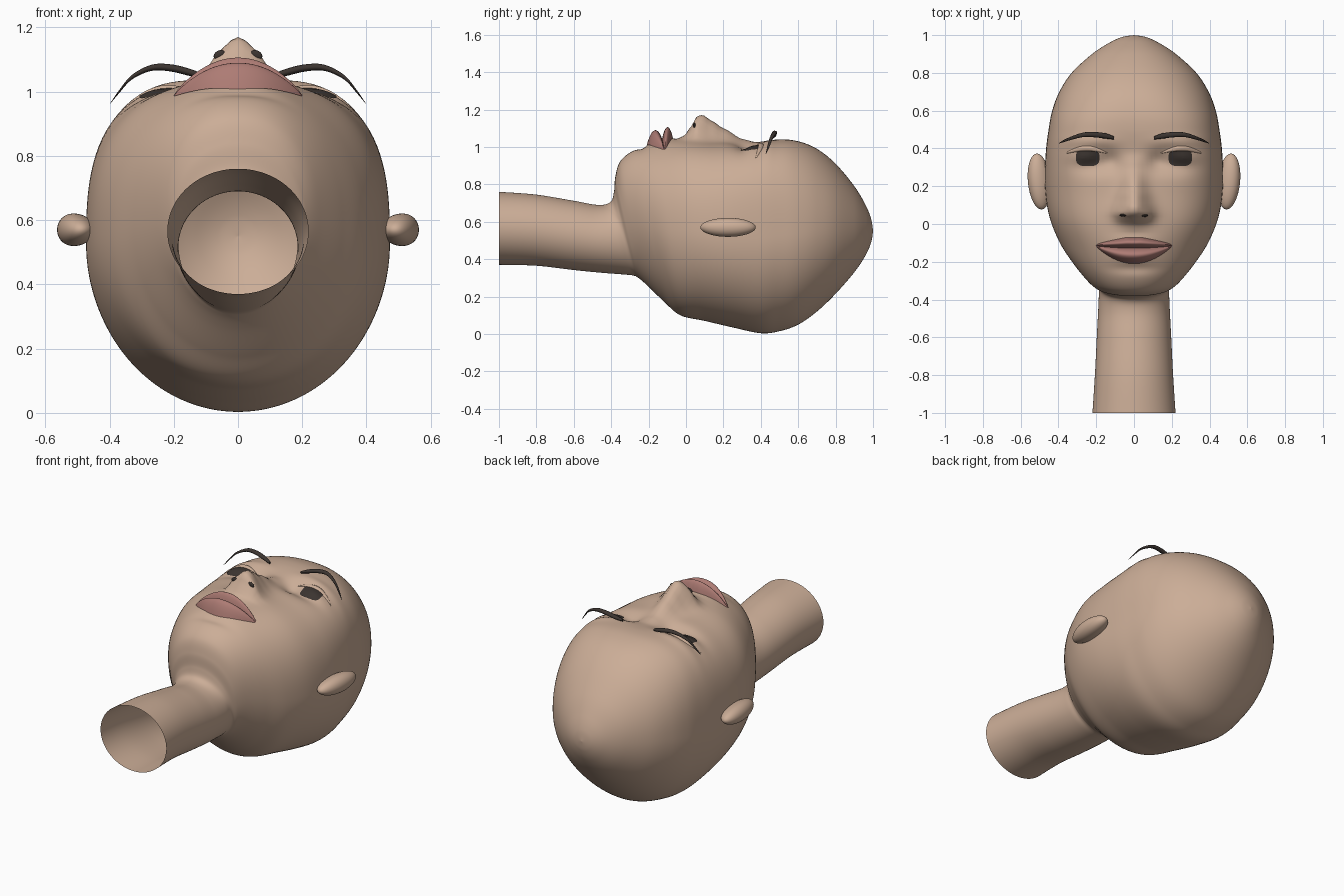
import bpy, bmesh, math
from mathutils import Vector
from mathutils.bvhtree import BVHTree

if "Cube" in bpy.data.objects:
    bpy.data.objects.remove(bpy.data.objects["Cube"])


def material(name, rgb):
    m = bpy.data.materials.new(name)
    m.diffuse_color = (*rgb, 1)
    m.use_nodes = True
    m.node_tree.nodes["Principled BSDF"].inputs["Base Color"].default_value = m.diffuse_color
    return m


SKIN = material("skin", (0.60, 0.42, 0.31))
LIP = material("lip_pink", (0.42, 0.20, 0.175))
DARK = material("dark_brown", (0.045, 0.035, 0.03))


def finish(bm, name, mat, angle=50):
    bmesh.ops.recalc_face_normals(bm, faces=bm.faces)
    me = bpy.data.meshes.new(name)
    bm.to_mesh(me)
    bm.free()
    me.materials.append(mat)
    ob = bpy.data.objects.new(name, me)
    bpy.context.collection.objects.link(ob)
    bpy.ops.object.select_all(action='DESELECT')
    ob.select_set(True)
    bpy.context.view_layer.objects.active = ob
    bpy.ops.object.shade_smooth_by_angle(angle=math.radians(angle))
    return ob


def skin_rows(bm, rows, closed):
    """Bridge rows of points with quads."""
    vs = [[bm.verts.new(p) for p in r] for r in rows]
    n = len(rows[0])
    for a, b in zip(vs, vs[1:]):
        for i in range(n if closed else n - 1):
            j = (i + 1) % n
            bm.faces.new((a[i], a[j], b[j], b[i]))
    return vs


def spline(rows, steps):
    """Catmull-Rom resampling of parameter rows."""
    out = []
    last = len(rows) - 1
    for k in range(last):
        p = [rows[max(0, min(last, k + d))] for d in (-1, 0, 1, 2)]
        for s in range(steps):
            t = s / steps
            out.append([0.5 * (2 * b + (c - a) * t + (2 * a - 5 * b + 4 * c - d) * t * t
                               + (3 * b - a - 3 * c + d) * t ** 3)
                        for a, b, c, d in zip(*p)])
    out.append(list(rows[-1]))
    return out


def lerp_table(table, v):
    if v <= table[0][0]:
        return table[0][1]
    for (a, fa), (b, fb) in zip(table, table[1:]):
        if v <= b:
            t = (v - a) / (b - a)
            t = t * t * (3 - 2 * t) * 0.5 + t * 0.5
            return fa + (fb - fa) * t
    return table[-1][1]


def gauss(x, y, cx, cy, sx, sy):
    return math.exp(-((x - cx) / sx) ** 2 - ((y - cy) / sy) ** 2)


# Tilted cross-sections: back y, back z, face y, face z, half width, face squareness
NECK = [(-1.0, .37, -1.0, .76, .22, 2), (-.8, .365, -.8, .745, .207, 2),
        (-.6, .342, -.6, .712, .197, 2), (-.46, .328, -.47, .69, .19, 2),
        (-.33, .318, -.405, .705, .186, 2), (-.28, .312, -.385, .76, .188, 2.1)]
HEAD = [(-.255, .30, -.378, .84, .215, 2.2), (-.21, .262, -.35, .925, .255, 2.2),
        (-.12, .175, -.27, .985, .325, 2.2), (-.03, .10, -.15, 1.015, .395, 2.3),
        (.1, .07, 0, 1.035, .45, 2.5), (.25, .035, .17, 1.025, .472, 2.8),
        (.4, .004, .36, 1.025, .467, 3.2), (.5, .015, .5, 1.04, .452, 3.0),
        (.6, .05, .6, 1.03, .433, 2.7), (.7, .12, .7, .99, .395, 2.4),
        (.8, .215, .8, .91, .33, 2.2), (.9, .33, .9, .79, .222, 2.1),
        (.96, .42, .96, .69, .13, 2), (.99, .49, .99, .615, .062, 2),
        (1.0, .549, 1.0, .551, .001, 2)]
NOSE = [(-.05, 0), (-.01, .02), (.025, .07), (.06, .132), (.09, .14), (.14, .112),
        (.2, .075), (.3, .02), (.38, 0)]


def face_relief(x, y):
    """Height added to the face for nose, sockets, lids, muzzle."""
    ax = abs(x)
    wide = lerp_table([(.05, .082), (.3, .055)], y)
    h = lerp_table(NOSE, y) * math.exp(-(ax / wide) ** 2)
    h += .022 * gauss(ax, y, .07, .05, .03, .035)
    h -= .045 * gauss(ax, y, .2, .335, .11, .06)
    h -= .015 * gauss(ax, y, .12, .33, .04, .05)
    h += .034 * gauss(ax, y, .245, .35, .085, .042)
    h += .012 * gauss(ax, y, .24, .435, .13, .035)
    h += .022 * gauss(x, y, 0, -.12, .15, .09)
    h -= .012 * gauss(x, y, 0, -.235, .12, .03)
    return h


# Head and neck, open at the lower end of the neck
SEG = 128
rows = []
for yb, zb, yf, zf, w, n in spline(NECK + HEAD, 12):
    ring = []
    for i in range(SEG):
        a = math.tau * i / SEG
        c, s = math.cos(a), math.sin(a)
        e = n if s > 0 else 2.0
        r = (abs(c) ** e + abs(s) ** e) ** (-1 / e)
        x, v = w * r * c, r * s
        y = (yb + yf) / 2 + (yf - yb) / 2 * v
        z = (zb + zf) / 2 + (zf - zb) / 2 * v
        k = max(0, min(1, (v - .35) / .35))
        z += face_relief(x, y) * k * k * (3 - 2 * k) if y > -.4 else 0
        ring.append((x, y, z))
    rows.append(ring)
bm = bmesh.new()
vs = skin_rows(bm, rows, True)
bm.faces.new(vs[-1])
bmesh.ops.recalc_face_normals(bm, faces=bm.faces)
surface = BVHTree.FromBMesh(bm)
finish(bm, "head_and_neck", SKIN)


def on_face(x, y, lift):
    hit = surface.ray_cast(Vector((x, y, 3)), Vector((0, 0, -1)))[0]
    return (x, y, (hit.z if hit else 1.0) + lift)


# Lips: two rounded lobes meeting at the mouth line
def mouth_line(x):
    return -.128 + .012 * (x / .2) ** 2


def lip(name, edge):
    grid = []
    for i in range(49):
        x = -.2 + .4 * i / 48
        full = max(0, 1 - (x / .2) ** 2)
        row = []
        for j in range(13):
            t = j / 12
            y = mouth_line(x) + (edge(x) - mouth_line(x)) * t
            bulge = math.sin(math.pi * t) ** .8 if 0 < t < 1 else 0
            row.append(on_face(x, y, .003 + .058 * full ** .8 * bulge))
        grid.append(row)
    b = bmesh.new()
    skin_rows(b, grid, False)
    finish(b, name, LIP)


lip("upper_lip", lambda x: mouth_line(x) + .004 + .062 * max(0, 1 - abs(x) / .2) ** .7
    - .008 * math.exp(-(x / .025) ** 2))
lip("lower_lip", lambda x: mouth_line(x) - .004 - .078 * max(0, 1 - (x / .2) ** 2))

# Brow path: x, y, z, half thickness
BROW = [(.105, .455, 1.047, .008), (.15, .466, 1.060, .014), (.21, .473, 1.074, .014),
        (.27, .472, 1.074, .012), (.33, .455, 1.045, .009), (.37, .440, 1.0, .006),
        (.398, .427, .963, .001)]

for side, label in ((-1, "left"), (1, "right")):
    # Eyebrow
    rings = []
    for x, y, z, r in spline(BROW, 6):
        rings.append([(side * x, y + r * math.cos(math.tau * i / 12),
                       z + .8 * r * math.sin(math.tau * i / 12)) for i in range(12)])
    b = bmesh.new()
    v = skin_rows(b, rings, True)
    b.faces.new(v[0])
    b.faces.new(v[-1])
    finish(b, label + "_eyebrow", DARK)

    # Iris: rounded plate following the eye, cut flat by the upper lid
    discs = []
    for k in range(1, 7):
        ring = []
        for i in range(36):
            a = math.tau * i / 36
            dx, dy = math.cos(a), math.sin(a)
            q = (abs(dx) ** 3 + abs(dy) ** 3) ** (-1 / 3) * k / 6
            ring.append(on_face(side * (.245 + .062 * q * dx), .352 + .046 * q * dy, .004))
        discs.append(ring)
    b = bmesh.new()
    v = skin_rows(b, discs, True)
    b.faces.new(v[0])
    finish(b, label + "_iris", DARK)

    # Upper eyelid fold
    fold = []
    for i in range(25):
        t = i / 24
        x = .14 + .22 * t
        y = .375 + .026 * math.sin(math.pi * t)
        r = .002 + .009 * math.sin(math.pi * t)
        p = on_face(side * x, y, 0)
        fold.append([(p[0], p[1] + 1.4 * r * math.cos(math.tau * j / 10),
                      p[2] + r * math.sin(math.tau * j / 10)) for j in range(10)])
    b = bmesh.new()
    v = skin_rows(b, fold, True)
    b.faces.new(v[0])
    b.faces.new(v[-1])
    finish(b, label + "_eyelid", SKIN)

    # Nostril
    hit = surface.ray_cast(Vector((side * .058, -2, 1.115)), Vector((0, 1, 0)))[0]
    b = bmesh.new()
    bmesh.ops.create_uvsphere(b, u_segments=20, v_segments=12, radius=1)
    o = finish(b, label + "_nostril", DARK)
    o.scale = (.019, .007, .013)
    o.rotation_euler = (0, side * .5, 0)
    o.location = hit if hit else (side * .058, .04, 1.115)

    # Ear: flattened egg, fuller towards the top of the head
    b = bmesh.new()
    bmesh.ops.create_uvsphere(b, u_segments=40, v_segments=24, radius=1)
    for p in b.verts:
        x, y, z = p.co
        p.co = (side * (.502 + .06 * x + .012 * y), .225 + .148 * y,
                .57 + (.05 + .008 * x) * z)
    finish(b, label + "_ear", SKIN)
